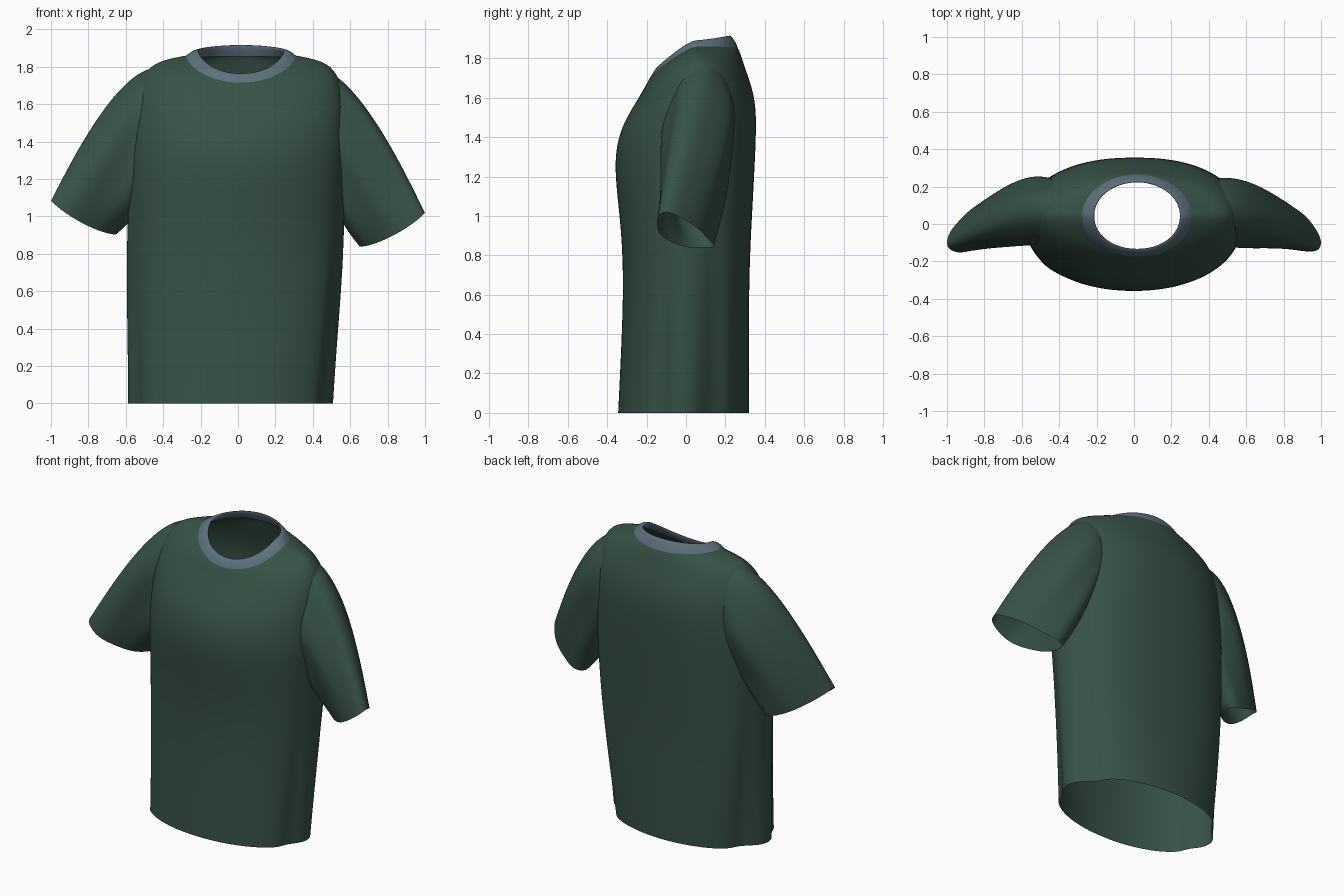
import bpy
from math import sin, cos, pi, exp
from mathutils import Vector

cube = bpy.data.objects.get("Cube")
if cube:
    bpy.data.objects.remove(cube)


def material(name, colour):
    mat = bpy.data.materials.new(name)
    mat.diffuse_color = (*colour, 1)
    mat.use_nodes = True
    bsdf = mat.node_tree.nodes["Principled BSDF"]
    bsdf.inputs["Base Color"].default_value = (*colour, 1)
    bsdf.inputs["Roughness"].default_value = 0.8
    return mat


green = material("dark_green_cloth", (0.038, 0.083, 0.062))
grey = material("slate_grey_rib", (0.11, 0.163, 0.205))


def loft(name, rings, mat):
    """Skin a list of equal-length point rings into an open smooth tube."""
    count = len(rings[0])
    faces = []
    for row in range(len(rings) - 1):
        for j in range(count):
            here, beside = row * count + j, row * count + (j + 1) % count
            faces.append((here, beside, beside + count, here + count))
    mesh = bpy.data.meshes.new(name)
    mesh.from_pydata([point for ring in rings for point in ring], [], faces)
    mesh.materials.append(mat)
    obj = bpy.data.objects.new(name, mesh)
    bpy.context.collection.objects.link(obj)
    mesh.shade_smooth()
    smooth = obj.modifiers.new("smooth_cloth", 'SUBSURF')
    smooth.levels = smooth.render_levels = 2


def angles(count):
    return [2 * pi * j / count for j in range(count)]


def signed_power(value, power):
    return abs(value) ** power * (1 if value >= 0 else -1)


def bump(value, centre, width):
    return exp(-((value - centre) / width) ** 2)


def body_ring(half_width, front, back, z_front, z_side, z_back):
    """Ring round the body whose height may differ at front, side and back."""
    centre_x = 0.03 * z_side - 0.04
    centre_y, half_depth = (back - front) / 2, (back + front) / 2
    fold = 0.1 * max(0, 1 - z_side / 1.3)
    back_roundness = 2 + 0.5 * sin(pi * min(1, z_side / 1.85))
    ring = []
    for angle in angles(64):
        power = 2 / back_roundness if sin(angle) > 0 else 0.96
        x = signed_power(cos(angle), power)
        y = signed_power(sin(angle), power)
        z_end = z_back if y > 0 else z_front
        z = z_side + (z_end - z_side) * abs(y) ** 1.3
        # hollows before and behind each side seam
        hollow = bump(y, 0.45, 0.2) + 0.6 * bump(y, -0.35, 0.16)
        ring.append((centre_x + half_width * x * (1 - fold * hollow),
                     centre_y + half_depth * y, z))
    return ring


# Torso: level rings from hem to chest, then rings tilted to the neckline
level_rows = [
    (0, 0.55, 0.345, 0.32),
    (0.3, 0.56, 0.33, 0.32),
    (0.7, 0.58, 0.315, 0.32),
    (1, 0.58, 0.335, 0.335),
    (1.27, 0.58, 0.37, 0.35),
]
shoulder_rows = [
    (0.575, 0.335, 0.36, 1.44, 1.52, 1.52),
    (0.55, 0.265, 0.34, 1.56, 1.7, 1.64),
    (0.49, 0.21, 0.3, 1.65, 1.81, 1.75),
    (0.38, 0.185, 0.275, 1.7, 1.845, 1.83),
]
neckline = Vector((0.29, 0.17, 0.26, 1.72, 1.86, 1.86))
torso = [body_ring(width, front, back, z, z, z) for z, width, front, back in level_rows]
torso += [body_ring(*row) for row in shoulder_rows + [neckline]]
loft("shirt_body", torso, green)

# Ribbed collar band: from the neckline to the rim, then folded inside
rim = Vector((0.225, 0.13, 0.22, 1.77, 1.895, 1.924))
collar = []
for blend, lift in [(-0.1, 0), (0.1, 0.005), (0.5, 0.01), (1, 0), (0.9, -0.02), (0.4, -0.03)]:
    row = neckline.lerp(rim, blend)
    collar.append(body_ring(*row[:3], *[z + lift for z in row[3:]]))
loft("collar", collar, grey)


def curve(start, pull, end, t):
    """Point on a quadratic curve."""
    return start * (1 - t) ** 2 + pull * 2 * t * (1 - t) + end * t ** 2


# Sleeves: sections hung between an upper and a lower curve
upper = [Vector(p) for p in ((0.4, 0.08, 1.8), (0.63, 0.1, 1.81), (1, -0.1, 1.02))]
lower = [Vector(p) for p in ((0.5, 0.05, 1.1), (0.55, 0.05, 0.95), (0.65, 0.09, 0.84))]


def sleeve(name, side, lift):
    rings, steps = [], 7
    for i in range(steps + 1):
        t = i / steps
        top, low = curve(*upper, t), curve(*lower, t)
        depth = curve(0.18, 0.2, 0.11, t)
        ripple = 0.07 * sin(pi * min(t, 0.8))
        ring = []
        for angle in angles(40):
            point = (top + low) / 2 + (top - low) / 2 * cos(angle)
            point.y += depth * sin(angle) * (1 + ripple * cos(5 * angle + side))
            point.z += lift * t - 0.035 * t ** 3 * abs(sin(angle)) ** 1.5
            point.x *= side
            ring.append(point)
        rings.append(ring)
    loft(name, rings, green)


sleeve("left_sleeve", 1, 0)
sleeve("right_sleeve", -1, 0.065)
